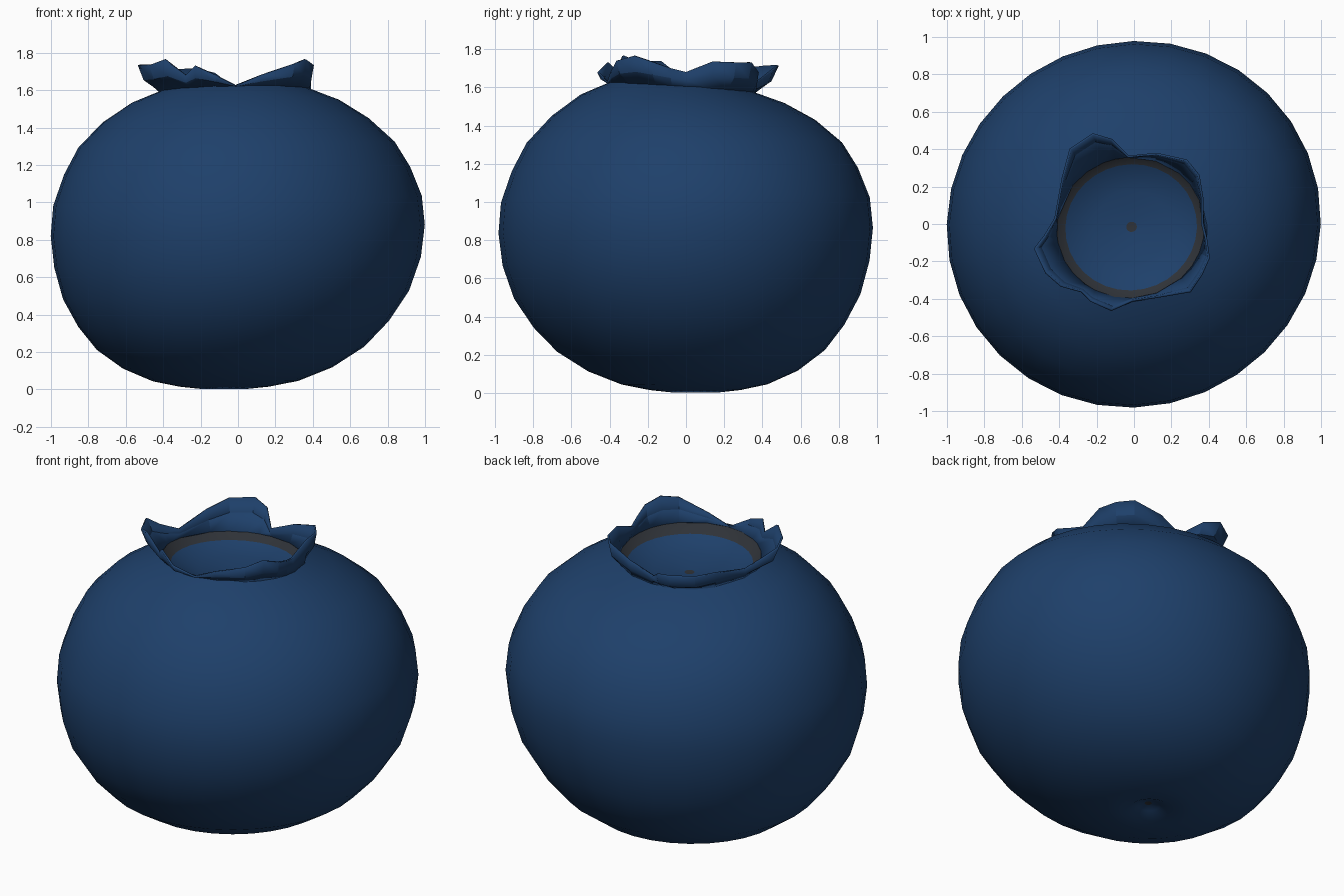
import bpy, bmesh, math
from mathutils import Vector

if "Cube" in bpy.data.objects:
    bpy.data.objects.remove(bpy.data.objects["Cube"])

SEGMENTS = 32
HEIGHT = 1.6


def make_material(name, rgb):
    mat = bpy.data.materials.new(name)
    mat.use_nodes = True
    colour = (*rgb, 1)
    mat.diffuse_color = colour
    mat.node_tree.nodes["Principled BSDF"].inputs["Base Color"].default_value = colour
    return mat


blue = make_material("berry blue", (0.013, 0.051, 0.145))
grey = make_material("dark grey", (0.028, 0.032, 0.039))


def finish(bm, name, materials):
    bmesh.ops.recalc_face_normals(bm, faces=bm.faces)
    mesh = bpy.data.meshes.new(name)
    bm.to_mesh(mesh)
    bm.free()
    for mat in materials:
        mesh.materials.append(mat)
    obj = bpy.data.objects.new(name, mesh)
    bpy.context.collection.objects.link(obj)
    return obj


def smooth(obj, degrees):
    bpy.ops.object.select_all(action="DESELECT")
    obj.select_set(True)
    bpy.context.view_layer.objects.active = obj
    bpy.ops.object.shade_smooth_by_angle(angle=math.radians(degrees))


def warp(radius, angle, z):
    """Place a ring point on the slightly lopsided fruit."""
    t = z / HEIGHT
    low = max(0, 1 - 2 * t) ** 2
    radius *= 1 + 0.012 * math.sin(2 * angle)
    x = radius * math.cos(angle)
    y = radius * math.sin(angle) * (0.98 - 0.03 * t ** 12)
    bulge = math.sin(math.pi * min(max(t, 0), 1))
    lift = x * (0.03 * bulge + 0.02 * t ** 12) + y * (0.015 * bulge - 0.07 * t ** 12)
    return Vector((x - 0.075 * low - 0.017 * t ** 4,
                   y + 0.05 * low - 0.02 * t ** 4, z + lift))


def bridge(bm, lower, upper, material=0):
    n = len(lower)
    for i in range(n):
        j = (i + 1) % n
        face = bm.faces.new((lower[i], lower[j], upper[j], upper[i]))
        face.material_index = material


# Fruit body: bottom dimple, round side, rim, inner wall and dish
profile = [(0.02, 0.048), (0.06, 0.034), (0.125, 0.003), (0.24, 0.015),
           (0.39, 0.045), (0.56, 0.115), (0.715, 0.22), (0.83, 0.35),
           (0.925, 0.505), (0.98, 0.68), (1, 0.85), (0.985, 1.01),
           (0.925, 1.17), (0.845, 1.31), (0.71, 1.44), (0.555, 1.54),
           (0.4, HEIGHT), (0.352, 1.555), (0.2, 1.515), (0.028, 1.495)]
WALL = 16
bm = bmesh.new()
rings = [[bm.verts.new(warp(r, math.tau * i / SEGMENTS, z))
          for i in range(SEGMENTS)] for r, z in profile]
for k in range(len(rings) - 1):
    bridge(bm, rings[k], rings[k + 1], 1 if k == WALL else 0)
for end in (rings[0], rings[-1]):
    bm.faces.new(end).material_index = 1
body = finish(bm, "berry_body", [blue, grey])
smooth(body, 35)

# Crown: one thin flared collar with five uneven lobes
lobe_edge = [(-0.42, 0.03, 1.64), (-0.38, 0.25, 1.69), (-0.34, 0.4, 1.71),
             (-0.22, 0.48, 1.715), (-0.12, 0.45, 1.69), (-0.03, 0.36, 1.62),
             (0.12, 0.375, 1.68), (0.28, 0.34, 1.73), (0.345, 0.26, 1.73),
             (0.365, 0.14, 1.735), (0.365, 0, 1.68), (0.385, -0.08, 1.7),
             (0.4, -0.18, 1.735), (0.36, -0.27, 1.765), (0.3, -0.36, 1.74),
             (0.12, -0.39, 1.68), (-0.01, -0.41, 1.625), (-0.12, -0.46, 1.68),
             (-0.23, -0.41, 1.73), (-0.28, -0.36, 1.68), (-0.39, -0.33, 1.765),
             (-0.47, -0.26, 1.735), (-0.53, -0.13, 1.735), (-0.48, -0.07, 1.69)]
bm = bmesh.new()
base, middle, edge = [], [], []
for point in lobe_edge:
    tip = Vector(point)
    root = warp(0.4, math.atan2(tip.y + 0.02, tip.x + 0.02), HEIGHT - 0.004)
    bend = root.lerp(tip, 0.75)
    bend.z = root.z + (tip.z - root.z) * 0.45
    for ring, co in ((base, root), (middle, bend), (edge, tip)):
        ring.append(bm.verts.new(co))
bridge(bm, base, middle)
bridge(bm, middle, edge)
crown = finish(bm, "crown_lobes", [blue])
thickness = crown.modifiers.new("thickness", "SOLIDIFY")
thickness.thickness = 0.012
thickness.offset = 0
smooth(crown, 20)
